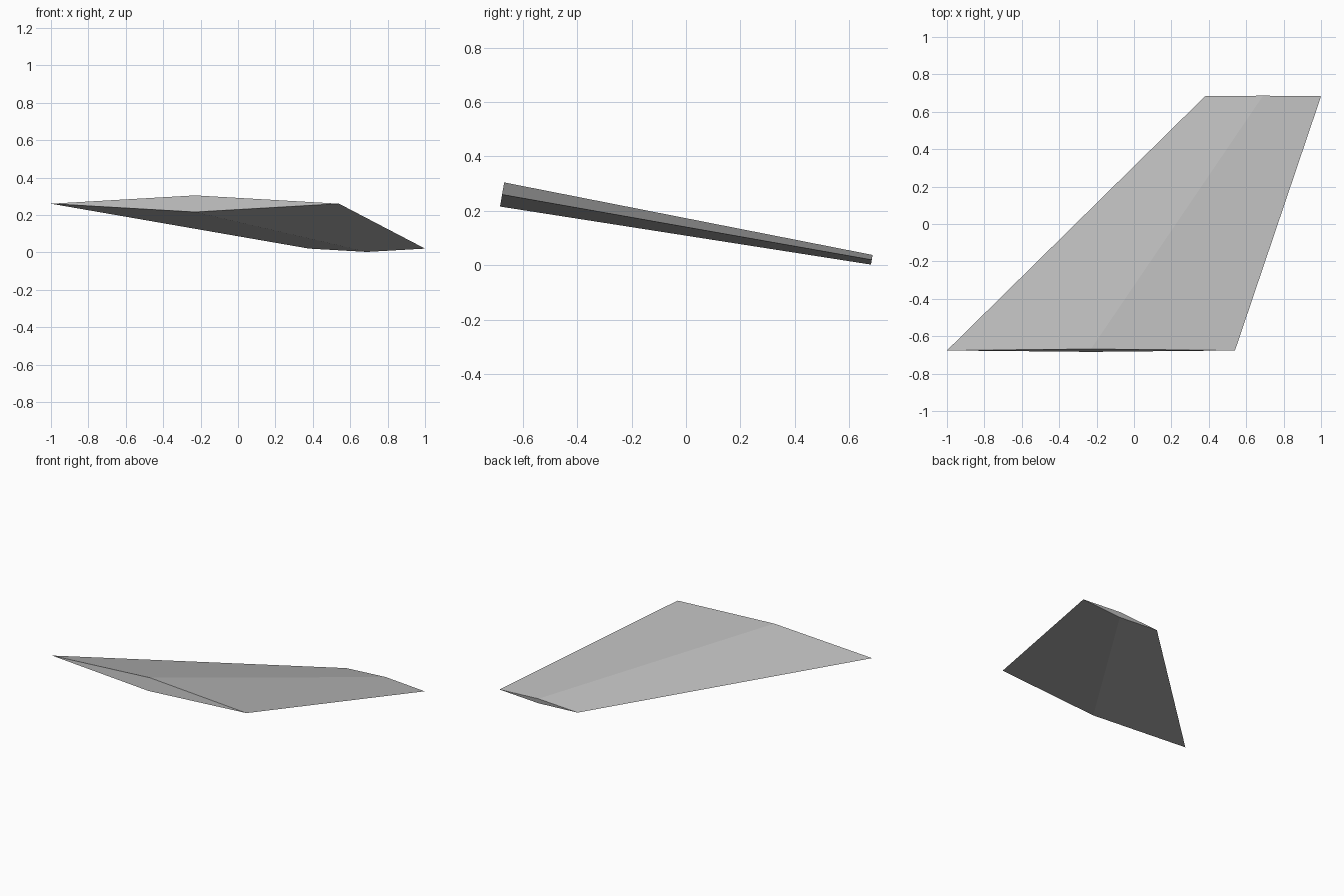
import bpy
import bmesh
from mathutils import Vector

cube = bpy.data.objects.get("Cube")
if cube:
    bpy.data.objects.remove(cube, do_unlink=True)

# Plain grey finish
grey = bpy.data.materials.new("light grey")
grey.use_nodes = True
colour = (0.5, 0.5, 0.5, 1)
grey.diffuse_color = colour
grey.node_tree.nodes["Principled BSDF"].inputs["Base Color"].default_value = colour

# Root and tip centres, the fin droops from root to tip
root = Vector((-0.23, -0.676, 0.26))
tip = Vector((0.69, 0.683, 0.02))
thickness_axis = Vector((0, 0.17, 0.985))


def diamond(bm, centre, half_chord, half_thickness):
    """Diamond section square to the span."""
    chord = Vector((half_chord, 0, 0))
    thick = thickness_axis * half_thickness
    return [bm.verts.new(centre + d) for d in (-chord, -thick, chord, thick)]


# Swept fin: loft between the two diamond sections, capped at both ends
bm = bmesh.new()
inner = diamond(bm, root, 0.77, 0.045)
outer = diamond(bm, tip, 0.31, 0.018)
for i in range(4):
    j = (i + 1) % 4
    bm.faces.new((inner[i], inner[j], outer[j], outer[i]))
bm.faces.new(inner)
bm.faces.new(outer)
bmesh.ops.recalc_face_normals(bm, faces=bm.faces)

mesh = bpy.data.meshes.new("swept_fin")
bm.to_mesh(mesh)
bm.free()
mesh.materials.append(grey)
fin = bpy.data.objects.new("swept_fin", mesh)
bpy.context.collection.objects.link(fin)
